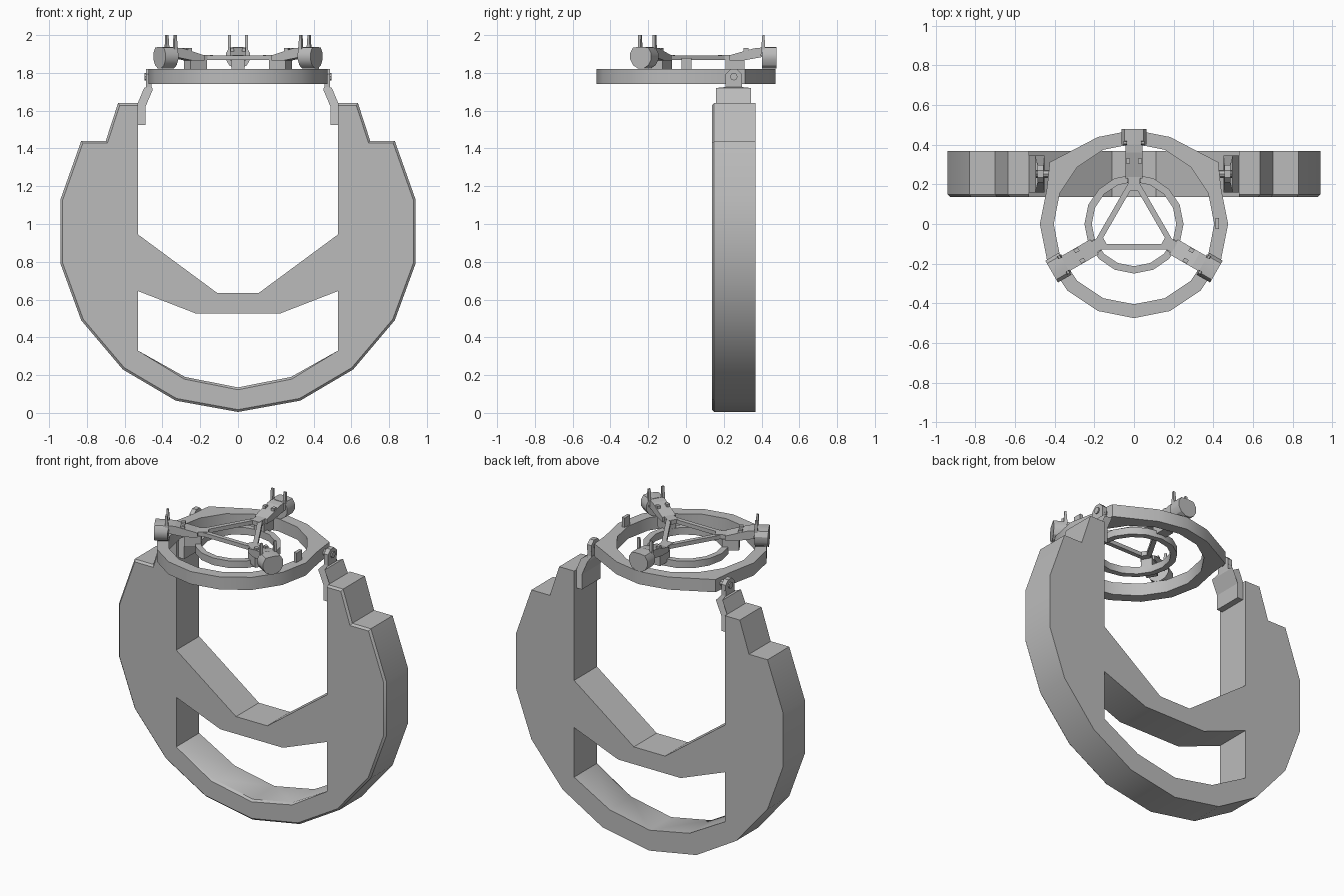
import bpy, bmesh, math
from mathutils import Vector

if "Cube" in bpy.data.objects:
    bpy.data.objects.remove(bpy.data.objects["Cube"])

grey = bpy.data.materials.new("light_grey")
grey.diffuse_color = (0.5, 0.5, 0.5, 1)
grey.use_nodes = True
grey.node_tree.nodes["Principled BSDF"].inputs["Base Color"].default_value = grey.diffuse_color


def finish(name, bm, smooth=False, mirror=False):
    bmesh.ops.recalc_face_normals(bm, faces=bm.faces)
    if mirror:  # open the seam so that the halves join
        seam = [f for f in bm.faces if all(abs(v.co.x) < 1e-4 for v in f.verts)]
        bmesh.ops.delete(bm, geom=seam, context='FACES')
    me = bpy.data.meshes.new(name)
    bm.to_mesh(me)
    bm.free()
    me.materials.append(grey)
    ob = bpy.data.objects.new(name, me)
    bpy.context.collection.objects.link(ob)
    if mirror:
        ob.modifiers.new("mirror", 'MIRROR')
    if smooth:
        bpy.ops.object.select_all(action='DESELECT')
        ob.select_set(True)
        bpy.context.view_layer.objects.active = ob
        bpy.ops.object.shade_smooth_by_angle(angle=math.radians(30))
    return ob


def prism_bm(pts, lo, hi, place):
    """Extrude the profile (u, v) from lo to hi; place maps (u, v, w) to space."""
    bm = bmesh.new()
    a = [bm.verts.new(place(u, v, lo)) for u, v in pts]
    b = [bm.verts.new(place(u, v, hi)) for u, v in pts]
    bm.faces.new(a)
    bm.faces.new(b)
    n = len(pts)
    for i in range(n):
        j = (i + 1) % n
        bm.faces.new((a[i], a[j], b[j], b[i]))
    bmesh.ops.recalc_face_normals(bm, faces=bm.faces)
    return bm


def prism(name, pts, lo, hi, place, **kw):
    return finish(name, prism_bm(pts, lo, hi, place), **kw)


def rect(u0, u1, v0, v1):
    return [(u0, v0), (u1, v0), (u1, v1), (u0, v1)]


def ngon(r, n, cu=0, cv=0, turn=0):
    return [(cu + r * math.cos(turn + math.tau * i / n),
             cv + r * math.sin(turn + math.tau * i / n)) for i in range(n)]


def xz(u, v, w):
    return Vector((u, w, v))


def yz(u, v, w):
    return Vector((w, u, v))


def radial(deg):
    """Frame with radius, height and sideways offset around the vertical axis."""
    c, s = math.cos(math.radians(deg)), math.sin(math.radians(deg))
    return lambda r, z, t: Vector((r * c - t * s, r * s + t * c, z))


# body: right half of the round frame with its crossbar, mirrored
half = [(0, 0.005), (0.33, 0.065), (0.61, 0.23), (0.83, 0.49), (0.94, 0.79),
        (0.94, 1.13), (0.83, 1.44), (0.70, 1.44), (0.635, 1.64), (0.53, 1.64),
        (0.53, 0.945), (0.11, 0.635), (0, 0.635), (0, 0.525), (0.22, 0.525),
        (0.53, 0.645), (0.53, 0.33), (0.28, 0.19), (0, 0.135)]
bm = prism_bm(half, 0.137, 0.367, xz)
rim = []
for e in bm.edges:
    m = (e.verts[0].co + e.verts[1].co) / 2
    front = all(abs(v.co.y - 0.137) < 1e-4 for v in e.verts)
    if front and m.x > 0.01 and (m.x > 0.54 or m.z < 0.33):
        rim.append(e)
bmesh.ops.bevel(bm, geom=rim, offset=0.012, segments=1, affect='EDGES')
finish("body_frame", bm, smooth=True, mirror=True)


# rings: flat bands with matching inner and outer outlines
def ring(name, outer, inner, z0, z1):
    bm = bmesh.new()
    loops = [[bm.verts.new((x, y, z)) for x, y in p]
             for p, z in ((outer, z0), (outer, z1), (inner, z1), (inner, z0))]
    n = len(outer)
    for k in range(4):
        p, q = loops[k], loops[(k + 1) % 4]
        for i in range(n):
            j = (i + 1) % n
            bm.faces.new((p[i], p[j], q[j], q[i]))
    finish(name, bm, smooth=True)


outer = ngon(0.475, 16)
outer[2], outer[6] = (0.425, 0.312), (-0.425, 0.312)   # ears at the pivots
ring("outer_ring", outer, ngon(0.405, 16), 1.74, 1.82)
ring("inner_ring", ngon(0.25, 16), ngon(0.213, 16), 1.775, 1.82)
prism("ring_tab", rect(-0.025, 0.03, 1.81, 1.88), 0.41, 0.43, yz)

# hinges that join the ring to the body
for side, s in (("left", -1), ("right", 1)):
    link = [(0.455, 1.75), (0.485, 1.75), (0.497, 1.72), (0.535, 1.63),
            (0.535, 1.525), (0.49, 1.525), (0.49, 1.62), (0.452, 1.71)]
    bm = prism_bm([(s * u, v) for u, v in link], 0.16, 0.345, xz)
    for v in bm.verts:   # narrow neck at the top, clipped corners at the bottom
        if v.co.z > 1.74:
            v.co.y = 0.21 if v.co.y < 0.25 else 0.295
            v.co.z = 1.725
    finish(side + "_hinge_arm", bm)
    prism(side + "_hinge_disc", ngon(0.047, 8, 0.253, 1.776, math.pi / 8),
          *sorted((s * 0.457, s * 0.487)), yz)
    prism(side + "_hinge_neck", rect(0.21, 0.296, 1.70, 1.776),
          *sorted((s * 0.457, s * 0.487)), yz)
    prism(side + "_hinge_pin", ngon(0.02, 8, 0.253, 1.78),
          *sorted((s * 0.40, s * 0.495)), yz)

# three arms with pods and prongs
for n, deg in enumerate((90, 210, 330), 1):
    f = radial(deg)
    tag = f"_{n}"
    prism("arm" + tag, [(0.23, 1.865), (0.30, 1.865), (0.41, 1.885), (0.41, 1.935),
                        (0.36, 1.93), (0.23, 1.893)], -0.043, 0.043, f)
    prism("arm_root" + tag, rect(0.17, 0.24, 1.867, 1.895), -0.03, 0.03, f)
    prism("arm_foot" + tag, rect(0.21, 0.31, 1.80, 1.868), -0.035, 0.035, f)
    pod = [(t, min(z, 1.937)) for t, z in ngon(0.066, 12, 0, 1.887, math.pi / 12)]
    prism("pod" + tag, pod, 0.402, 0.48, lambda t, z, r: f(r, z, t), smooth=True)
    for s in (-1, 1):
        prism("prong" + tag, [(0.395, 1.89), (0.42, 1.89), (0.416, 2.0), (0.404, 2.0)],
              s * 0.044 - 0.008, s * 0.044 + 0.008, f)
        prism("rib" + tag, rect(0.305, 0.33, 1.88, 1.932),
              s * 0.03 - 0.01, s * 0.03 + 0.01, f)
    # triangle strut opposite this arm
    prism("strut" + tag, rect(0.10, 0.128, 1.868, 1.893), -0.175, 0.175,
          radial(deg + 180))
